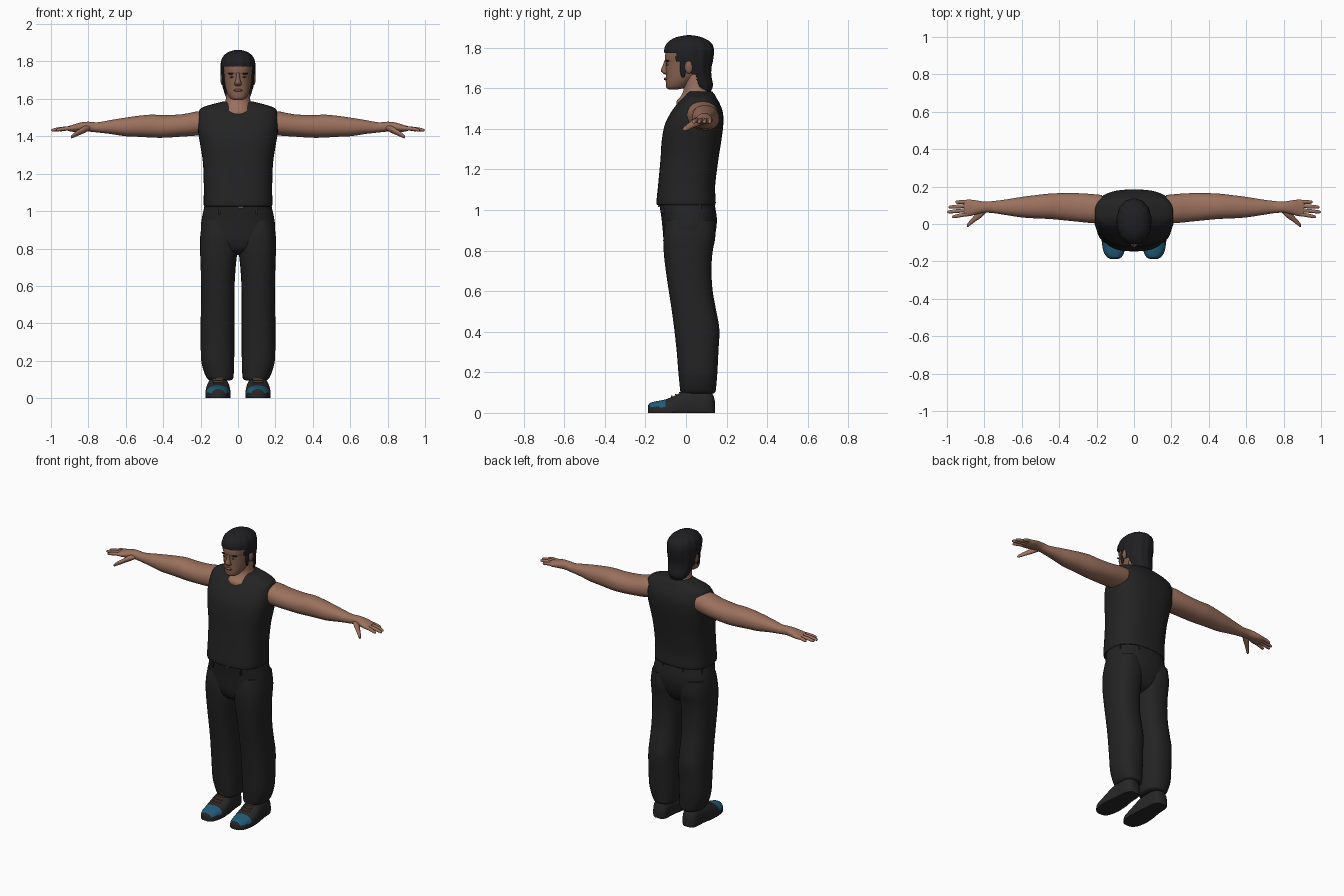
import bpy, bmesh, math
from mathutils import Vector


def material(name, r, g, b):
    m = bpy.data.materials.new(name)
    m.diffuse_color = (r, g, b, 1)
    return m


SKIN = material("skin", .33, .165, .11)
FACE = material("face_skin", .24, .12, .08)
CLOTH = material("black_cloth", .017, .017, .017)
HAIR = material("dark_hair", .014, .014, .016)
SHOE = material("dark_shoe", .02, .02, .021)
BLUE = material("blue_toe", .015, .11, .19)
BROWN = material("brown_lace", .16, .075, .045)
WHITE = material("eye_white", .35, .32, .29)
LIPS = material("lips", .2, .085, .065)


def finish(name, bm, mats, mirror=False):
    bmesh.ops.recalc_face_normals(bm, faces=bm.faces)
    me = bpy.data.meshes.new(name)
    bm.to_mesh(me)
    bm.free()
    for m in mats:
        me.materials.append(m)
    ob = bpy.data.objects.new(name, me)
    bpy.context.collection.objects.link(ob)
    if mirror:
        ob.modifiers.new("mirror", 'MIRROR').use_mirror_merge = False
    return ob


def smooth_sections(secs, steps):
    """Catmull-Rom interpolation through the cross-sections."""
    out = []
    for i in range(len(secs) - 1):
        a, b, c, d = (secs[max(0, min(len(secs) - 1, i + k))] for k in (-1, 0, 1, 2))
        for s in range(steps):
            t = s / steps
            out.append([.5 * (2 * q + (r - p) * t + (2 * p - 5 * q + 4 * r - w) * t * t
                              + (3 * q - p - 3 * r + w) * t ** 3) for p, q, r, w in zip(a, b, c, d)])
    return out + [list(secs[-1])]


def loft(name, axis, secs, mats, p=2.2, n=32, steps=4, mirror=False,
         paint=None, cut=None, ripple=0, floor=None):
    """Skin superellipse sections (t, u0, u1, v0, v1) along an axis."""
    bm = bmesh.new()
    rings = []
    for t, u0, u1, v0, v1 in smooth_sections(secs, steps):
        ring = []
        for k in range(n):
            a = math.tau * (k + .5) / n
            c, s = math.cos(a), math.sin(a)
            w = 1 + ripple * math.sin(13 * a)
            u = (u0 + u1) / 2 + w * (u1 - u0) / 2 * math.copysign(abs(c) ** (2 / p), c)
            v = (v0 + v1) / 2 + w * (v1 - v0) / 2 * math.copysign(abs(s) ** (2 / p), s)
            if floor is not None:
                v = max(floor, v)
            ring.append(bm.verts.new({'x': (t, u, v), 'y': (u, t, v), 'z': (u, v, t)}[axis]))
        rings.append(ring)
    for r0, r1 in zip(rings, rings[1:]):
        for k in range(n):
            bm.faces.new((r0[k], r0[(k + 1) % n], r1[(k + 1) % n], r1[k]))
    bm.faces.new(rings[0])
    bm.faces.new(rings[-1])
    if paint:
        for f in bm.faces:
            f.material_index = paint(f.calc_center_median())
    if cut:
        gone = [f for f in bm.faces if cut(f.calc_center_median())]
        bmesh.ops.delete(bm, geom=gone, context='FACES')
    return finish(name, bm, mats, mirror)


def sym(rows):
    """Rows (z, half width, front y, back y) to loft sections."""
    return [(z, -w, w, f, b) for z, w, f, b in rows]


def blob(name, loc, size, mat, mirror=False):
    bm = bmesh.new()
    bmesh.ops.create_uvsphere(bm, u_segments=16, v_segments=10, radius=.5)
    for v in bm.verts:
        v.co = Vector(a * b + c for a, b, c in zip(v.co, size, loc))
    return finish(name, bm, [mat], mirror)


def box(name, loc, size, mat, mirror=False):
    bm = bmesh.new()
    bmesh.ops.create_cube(bm, size=1)
    for v in bm.verts:
        v.co = Vector(a * b + c for a, b, c in zip(v.co, size, loc))
    return finish(name, bm, [mat], mirror)


# Sleeveless shirt
loft("shirt", 'z', sym([
    (1.025, .176, -.135, .138), (1.035, .184, -.146, .147), (1.12, .183, -.138, .144),
    (1.25, .187, -.126, .16), (1.34, .2, -.12, .174), (1.42, .213, -.105, .184),
    (1.48, .215, -.075, .182), (1.525, .211, -.042, .166), (1.55, .198, -.02, .152),
    (1.568, .15, -.002, .142), (1.585, .085, .012, .128)]), [CLOTH], p=2.6, n=48)

# Trousers: hips and two legs
loft("trouser_hips", 'z', sym([
    (.765, .04, -.03, .05), (.79, .11, -.085, .1), (.84, .185, -.108, .13), (.9, .199, -.115, .148),
    (.96, .194, -.121, .152), (1.02, .181, -.13, .143), (1.045, .176, -.13, .14)]), [CLOTH], p=2.3, n=48)
loft("trouser_leg", 'z', [
    (.095, .04, .15, -.02, .135), (.105, .026, .165, -.028, .146), (.14, .022, .182, -.032, .15),
    (.2, .02, .197, -.038, .155), (.3, .019, .2, -.046, .16), (.41, .019, .2, -.058, .165),
    (.5, .019, .198, -.07, .15), (.6, .018, .198, -.085, .132), (.7, .012, .2, -.1, .126),
    (.79, .003, .203, -.11, .131), (.87, .002, .202, -.112, .145), (.95, .02, .19, -.1, .14)],
    [CLOTH], p=2.4, mirror=True)

# Belt loops and buckle
for bx, by in ((.1, -.116), (.166, .07), (.07, .134)):
    box("belt_loop", (bx, by, 1.005), (.012, .014, .045), CLOTH, True)
box("buckle", (.015, -.134, 1.02), (.028, .008, .012), BROWN)

# Shoes with blue toe caps, ankles and laces
loft("shoe", 'y', [
    (-.188, .09, .122, -.01, .034), (-.178, .068, .143, -.03, .048), (-.15, .052, .162, -.04, .057),
    (-.1, .042, .172, -.04, .067), (-.05, .04, .174, -.04, .088), (-.01, .043, .17, -.04, .108),
    (.04, .05, .163, -.04, .118), (.1, .055, .158, -.04, .116), (.13, .066, .147, -.04, .095),
    (.142, .085, .128, -.03, .06)],
    [SHOE, BLUE], p=2.5, n=40, steps=5, mirror=True, floor=0,
    paint=lambda c: int(c.y < -.1 and c.z > .03 and not (c.y < -.178)))
loft("ankle", 'z', [(.08, .065, .148, .0, .115), (.16, .065, .148, .0, .115)], [SKIN], mirror=True, n=20)
for i in range(4):
    y = -.07 + i * .02
    box("lace", (.107, y, .081 + i * .0098), (.055, .007, .007), BROWN, True)

# Arms and hands
loft("arm", 'x', [
    (.17, .012, .155, 1.415, 1.535), (.22, .005, .16, 1.404, 1.533), (.3, .012, .165, 1.398, 1.518),
    (.4, .022, .165, 1.392, 1.513), (.46, .027, .162, 1.393, 1.516), (.53, .03, .154, 1.397, 1.51),
    (.6, .035, .145, 1.4, 1.5), (.68, .047, .132, 1.412, 1.487), (.75, .058, .123, 1.42, 1.475),
    (.8, .06, .12, 1.425, 1.478), (.84, .052, .126, 1.425, 1.474), (.885, .041, .131, 1.424, 1.461),
    (.91, .047, .126, 1.43, 1.453)], [SKIN], mirror=True)
for name, y0, y1, tip in (("index_finger", .054, .038, .972), ("middle_finger", .075, .064, .999),
                          ("ring_finger", .097, .09, .992), ("little_finger", .118, .117, .955)):
    rows = []
    for t, r in ((0, .012), (.35, .0105), (.6, .0105), (.9, .0085), (.98, .005), (1, .001)):
        x, y, z = .885 + (tip - .885) * t, y0 + (y1 - y0) * t, 1.443 - .011 * t * t
        rows.append((x, y - r, y + r, z - r, z + r))
    loft(name, 'x', rows, [SKIN], p=2, n=12, steps=3, mirror=True)
loft("thumb", 'x', [
    (.79, .06, .09, 1.435, 1.455), (.82, .032, .085, 1.418, 1.456), (.85, .012, .05, 1.405, 1.437),
    (.875, -.007, .022, 1.394, 1.42), (.888, -.016, .006, 1.389, 1.409), (.894, -.015, -.006, 1.392, 1.4)],
    [SKIN], p=2, n=16, mirror=True)

# Neck and head
loft("neck", 'z', sym([
    (1.5, .09, -.045, .13), (1.535, .088, -.047, .137), (1.56, .077, -.027, .13),
    (1.6, .065, -.012, .115), (1.67, .062, -.03, .11)]), [SKIN], p=2)
loft("head", 'z', sym([
    (1.594, .02, -.085, -.045), (1.603, .042, -.097, -.005), (1.63, .058, -.1, .03),
    (1.66, .067, -.099, .065), (1.7, .073, -.1, .1), (1.73, .076, -.1, .115), (1.745, .077, -.104, .12),
    (1.78, .078, -.099, .122), (1.82, .07, -.075, .105), (1.845, .04, -.03, .07)]), [FACE], p=2.2, n=40)
loft("nose", 'z', sym([
    (1.668, .01, -.106, -.08), (1.676, .02, -.116, -.08), (1.687, .018, -.125, -.08),
    (1.71, .011, -.116, -.08), (1.738, .009, -.106, -.08), (1.75, .006, -.1, -.08)]), [FACE], p=2, n=16)

# Facial features
blob("brow", (.036, -.09, 1.735), (.038, .018, .009), HAIR, True)
blob("eye", (.033, -.091, 1.717), (.024, .012, .01), WHITE, True)
blob("iris", (.033, -.095, 1.717), (.01, .008, .009), HAIR, True)
blob("mouth", (0, -.1, 1.646), (.05, .018, .014), LIPS)
blob("ear", (.083, .014, 1.705), (.022, .042, .065), FACE, True)


# Hair: a shell trimmed along the hairline
def off_hair(c):
    if c.z > 1.775:
        return False
    if c.z > 1.735:
        return c.y < -.05
    if c.z > 1.67:
        return c.y < .02 + .1 * (1.735 - c.z)
    return c.y < .045 + .3 * (1.67 - c.z)


loft("hair", 'z', sym([
    (1.585, .05, .04, .122), (1.615, .066, .0, .132), (1.66, .08, -.05, .124), (1.7, .088, -.075, .124),
    (1.74, .093, -.1, .132), (1.79, .092, -.108, .136), (1.825, .08, -.092, .122),
    (1.848, .055, -.058, .085), (1.858, .03, -.02, .05), (1.862, .008, .008, .022)]),
    [HAIR], p=2.1, n=78, steps=6, ripple=.015, cut=off_hair)
blob("sideburn", (.077, -.015, 1.705), (.016, .03, .11), HAIR, True)

# Smooth shading with sharp edges kept
bpy.ops.object.select_all(action='SELECT')
bpy.context.view_layer.objects.active = bpy.data.objects["shirt"]
bpy.ops.object.shade_smooth_by_angle(angle=math.radians(40))
